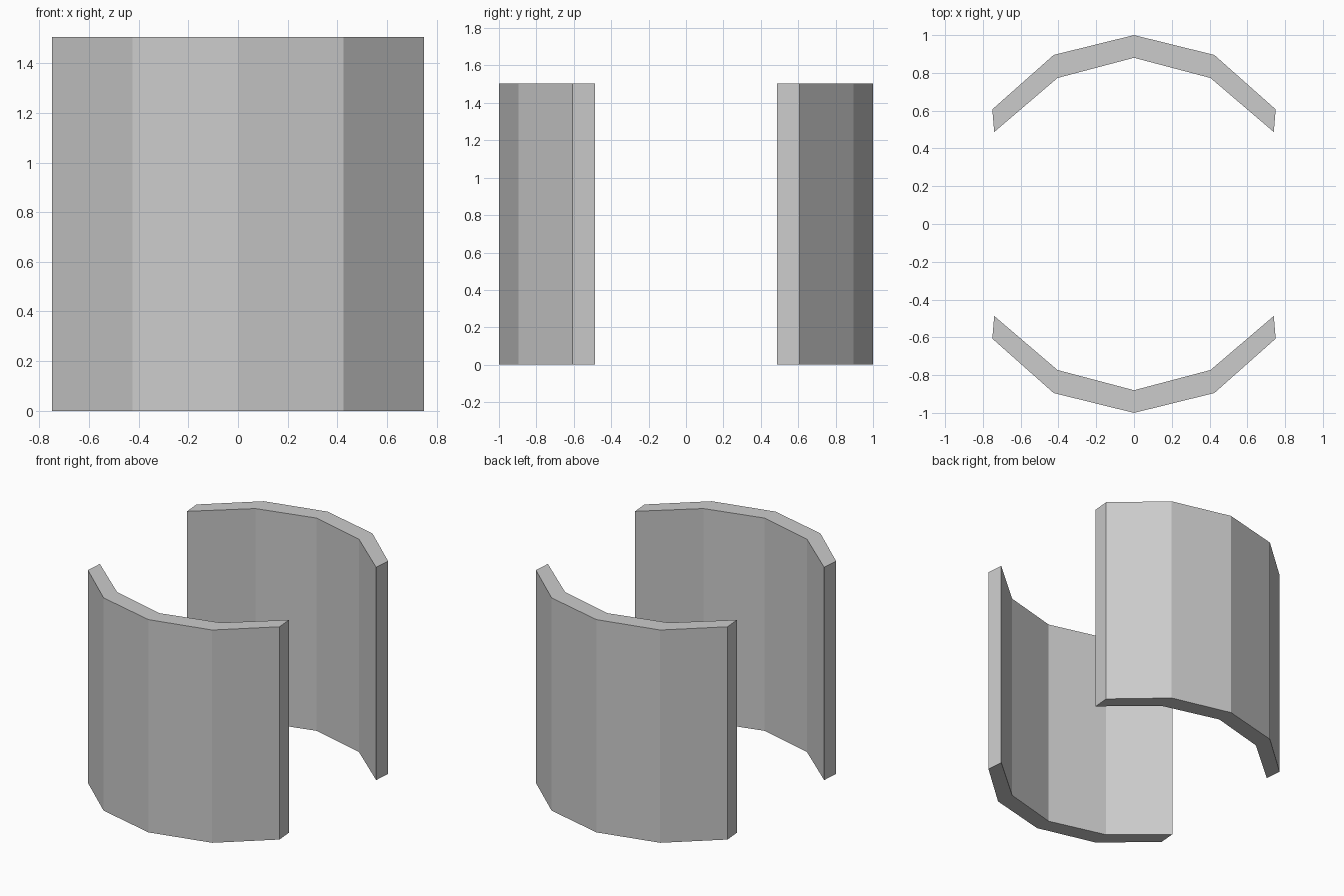
import bpy, bmesh

if "Cube" in bpy.data.objects:
    bpy.data.objects.remove(bpy.data.objects["Cube"])

HEIGHT = 1.505
# Half of the faceted arc, from the middle to the end
OUTER = [(0, 1.0), (0.425, 0.895), (0.75, 0.607)]
INNER = [(0, 0.88), (0.405, 0.773), (0.74, 0.487)]


def full_arc(half):
    return [(-x, y) for x, y in reversed(half[1:])] + half


def curved_wall(name, side):
    bm = bmesh.new()
    rows = [[bm.verts.new((x, side * y, 0)) for x, y in full_arc(h)]
            for h in (OUTER, INNER)]
    # Bottom strip of quads, extruded up to the wall height
    strip = [bm.faces.new((rows[0][i], rows[0][i + 1], rows[1][i + 1], rows[1][i]))
             for i in range(len(rows[0]) - 1)]
    result = bmesh.ops.extrude_face_region(bm, geom=strip, use_keep_orig=True)
    top = [v for v in result["geom"] if isinstance(v, bmesh.types.BMVert)]
    bmesh.ops.translate(bm, verts=top, vec=(0, 0, HEIGHT))
    bmesh.ops.recalc_face_normals(bm, faces=bm.faces)
    mesh = bpy.data.meshes.new(name)
    bm.to_mesh(mesh)
    bm.free()
    obj = bpy.data.objects.new(name, mesh)
    bpy.context.collection.objects.link(obj)


# Two facing curved walls
curved_wall("front_wall", -1)
curved_wall("back_wall", 1)
